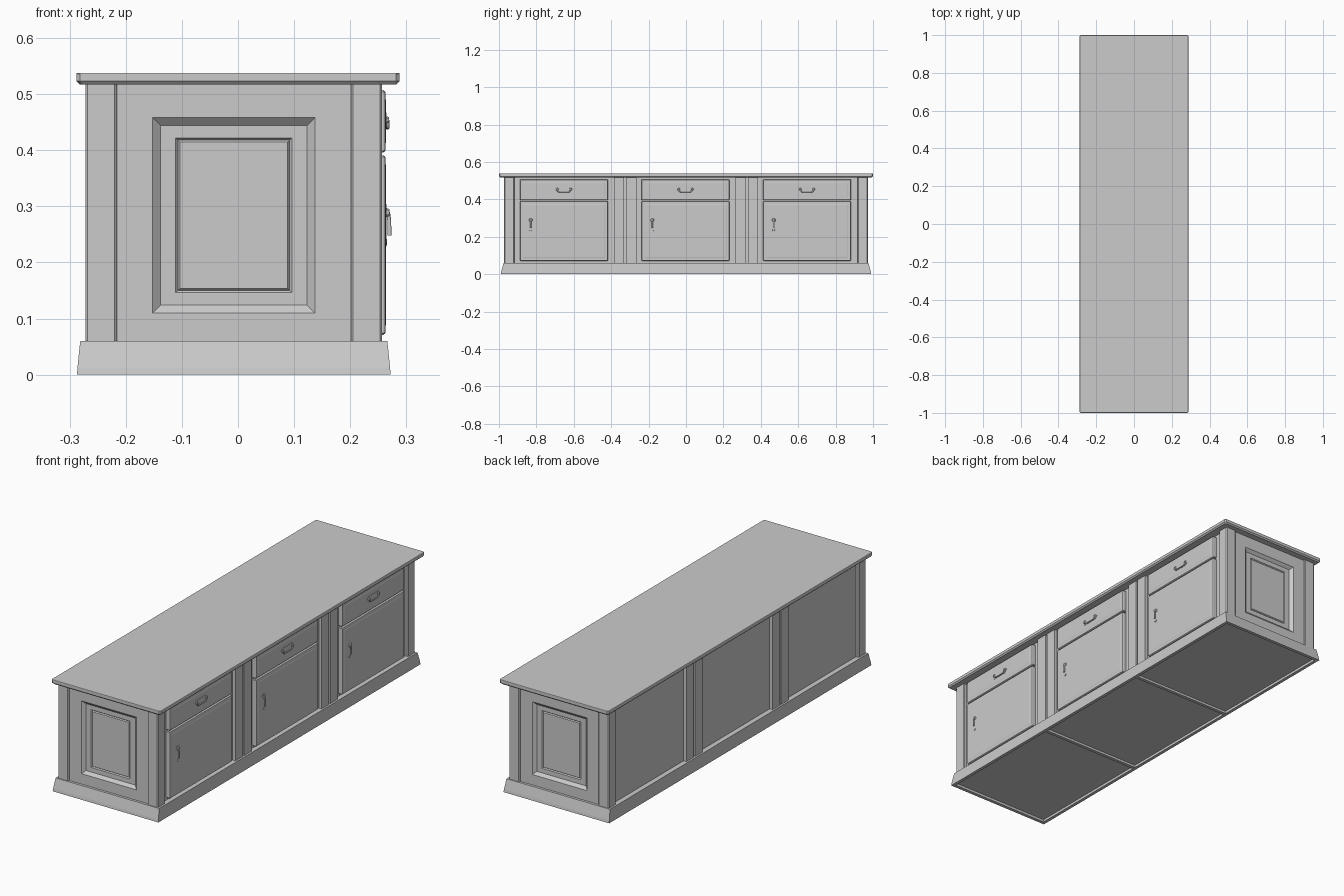
import bpy
import bmesh
from mathutils import Vector

if "Cube" in bpy.data.objects:
    bpy.data.objects.remove(bpy.data.objects["Cube"], do_unlink=True)

# Single painted finish
grey = bpy.data.materials.new("light_grey")
grey.use_nodes = True
GREY = (0.6, 0.6, 0.6, 1)
grey.diffuse_color = GREY
grey.node_tree.nodes["Principled BSDF"].inputs["Base Color"].default_value = GREY

CX = -0.0075            # cabinet centre, set back from the door side
HX, HY = 0.2645, 0.972  # cabinet half width and half length
TOP = 0.518             # underside of worktop
RECESS = 0.015          # depth of side openings
GAP_Y = 0.3255          # joint between the three cabinets
BAY = 0.65              # bay spacing

# Each plane maps (u, v, depth) to a point
PLANES = {
    "up": lambda u, v, w: Vector((u, v, w)),
    "end": lambda u, v, w: Vector((u, w, v)),
    "side": lambda u, v, w: Vector((w, u, v)),
}


def link(name, data):
    ob = bpy.data.objects.new(name, data)
    data.materials.append(grey)
    bpy.context.collection.objects.link(ob)
    return ob


def loft(name, plane, centre, rings, cut=0.0):
    """Join rectangles (half u, half v, depth) in order and cap both ends."""
    bm = bmesh.new()
    cu, cv = centre
    loops = []
    for a, b, w in rings:
        if cut:
            pts = [(a, b - cut), (a - cut, b), (cut - a, b), (-a, b - cut),
                   (-a, cut - b), (cut - a, -b), (a - cut, -b), (a, cut - b)]
        else:
            pts = [(a, b), (-a, b), (-a, -b), (a, -b)]
        loops.append([bm.verts.new(PLANES[plane](cu + u, cv + v, w)) for u, v in pts])
    n = len(loops[0])
    for lower, upper in zip(loops, loops[1:]):
        for i in range(n):
            j = (i + 1) % n
            bm.faces.new((lower[i], lower[j], upper[j], upper[i]))
    bm.faces.new(loops[0])
    bm.faces.new(loops[-1])
    bmesh.ops.recalc_face_normals(bm, faces=bm.faces[:])
    mesh = bpy.data.meshes.new(name)
    bm.to_mesh(mesh)
    bm.free()
    return link(name, mesh)


def box(name, x0, x1, y0, y1, z0, z1, cut=0.0):
    a, b = (x1 - x0) / 2, (y1 - y0) / 2
    return loft(name, "up", ((x0 + x1) / 2, (y0 + y1) / 2), [(a, b, z0), (a, b, z1)], cut)


def rod(name, points, radius):
    """Round bar bent through the given points."""
    curve = bpy.data.curves.new(name, "CURVE")
    curve.dimensions = "3D"
    curve.bevel_depth = radius
    curve.bevel_resolution = 3
    curve.use_fill_caps = True
    spline = curve.splines.new("NURBS")
    spline.points.add(len(points) - 1)
    for p, co in zip(spline.points, points):
        p.co = (*co, 1)
    spline.use_endpoint_u = True
    spline.order_u = 3
    spline.resolution_u = 6
    return link(name, curve)


# Worktop with a chamfered lower edge
loft("worktop", "up", (0, 0),
     [(0.282, 0.994, 0.517), (0.288, 1.0, 0.523), (0.288, 1.0, 0.536), (0.287, 0.999, 0.538)],
     cut=0.006)

# Flared plinth, hollow underneath
loft("plinth", "up", (CX, 0),
     [(0.24, 0.93, 0.06), (0.2735, 0.976, 0.06), (0.275, 0.979, 0.048), (0.2785, 0.988, 0.013),
      (0.2795, 0.99, 0), (0.264, 0.974, 0), (0.264, 0.974, 0.012)])

# Inner carcass, seen as the recessed back of every bay
core = HX - RECESS
box("carcass", CX - core, CX + core, -0.945, 0.945, 0.03, TOP)

for sy in (-1, 1):
    tag = "front" if sy < 0 else "back"
    # Underside divider
    box(tag + "_floor_divider", CX - 0.264, CX + 0.264,
        sy * GAP_Y - 0.008, sy * GAP_Y + 0.008, 0.001, 0.02)

    # End panel: sloped recess, flat field, V groove
    loft(tag + "_end_panel", "end", (CX, 0.284),
         [(0.22, 0.234, sy * 0.935), (0.22, 0.234, sy * 0.964), (0.1445, 0.174, sy * 0.964),
          (0.1305, 0.16, sy * 0.951), (0.1035, 0.138, sy * 0.951),
          (0.0995, 0.134, sy * 0.946), (0.096, 0.1305, sy * 0.951)])

    for sx in (-1, 1):
        side = "left" if sx > 0 else "right"
        # Corner posts
        xs = sorted((CX + sx * HX, CX + sx * 0.2085))
        ys = sorted((sy * HY, sy * 0.917))
        box(f"{tag}_{side}_corner_post", *xs, *ys, 0.05, TOP, cut=0.004)
        # Paired stiles either side of the joint
        xs = sorted((CX + sx * HX, CX + sx * (core - 0.005)))
        for label, near, far in (("inner", 0.265, GAP_Y - 0.005), ("outer", GAP_Y + 0.005, 0.386)):
            ys = sorted((sy * near, sy * far))
            box(f"{tag}_{side}_{label}_stile", *xs, *ys, 0.05, TOP)


def fielded_front(name, y, z0, z1):
    """Door or drawer front with a soft edge and a faint raised field."""
    a, b = 0.235, (z1 - z0) / 2
    loft(name, "side", (y, (z0 + z1) / 2),
         [(a, b, CX + core - 0.005), (a, b, 0.259), (a - 0.002, b - 0.002, 0.262),
          (a - 0.005, b - 0.005, 0.263), (a - 0.016, b - 0.016, 0.263),
          (a - 0.018, b - 0.018, 0.2638)], cut=0.003)


FACE = 0.2638
for i, label in enumerate(("front", "middle", "back")):
    y = (i - 1) * BAY - 0.003
    fielded_front(label + "_drawer", y, 0.396, 0.507)
    fielded_front(label + "_door", y, 0.071, 0.391)

    # Drawer pull: backplate, two bosses and a drooping bail
    loft(label + "_drawer_plate", "side", (y, 0.452),
         [(0.05, 0.015, FACE - 0.001), (0.05, 0.015, FACE + 0.001)], cut=0.012)
    for s in (-1, 1):
        loft(f"{label}_drawer_boss_{'a' if s < 0 else 'b'}", "side", (y + s * 0.036, 0.454),
             [(0.007, 0.007, FACE), (0.005, 0.005, 0.269)], cut=0.003)
    rod(label + "_drawer_bail",
        [(0.267, y + u, z) for u, z in
         ((-0.036, 0.454), (-0.034, 0.441), (-0.018, 0.44), (0.018, 0.44), (0.034, 0.441), (0.036, 0.454))],
        0.003)

    # Door pull: backplate on the first two doors, boss and hanging drop on all
    hy = y - 0.177
    if label != "back":
        loft(label + "_door_plate", "side", (hy, 0.266),
             [(0.016, 0.038, FACE - 0.001), (0.016, 0.038, FACE + 0.001)], cut=0.008)
    loft(label + "_door_boss", "side", (hy, 0.289),
         [(0.009, 0.008, FACE), (0.007, 0.006, 0.27)], cut=0.003)
    loft(label + "_door_lower_boss", "side", (hy, 0.236),
         [(0.007, 0.006, FACE), (0.006, 0.005, FACE + 0.002)], cut=0.003)
    rod(label + "_door_drop", [(0.267, hy, 0.289), (0.27, hy, 0.285), (0.27, hy, 0.248)], 0.0035)
